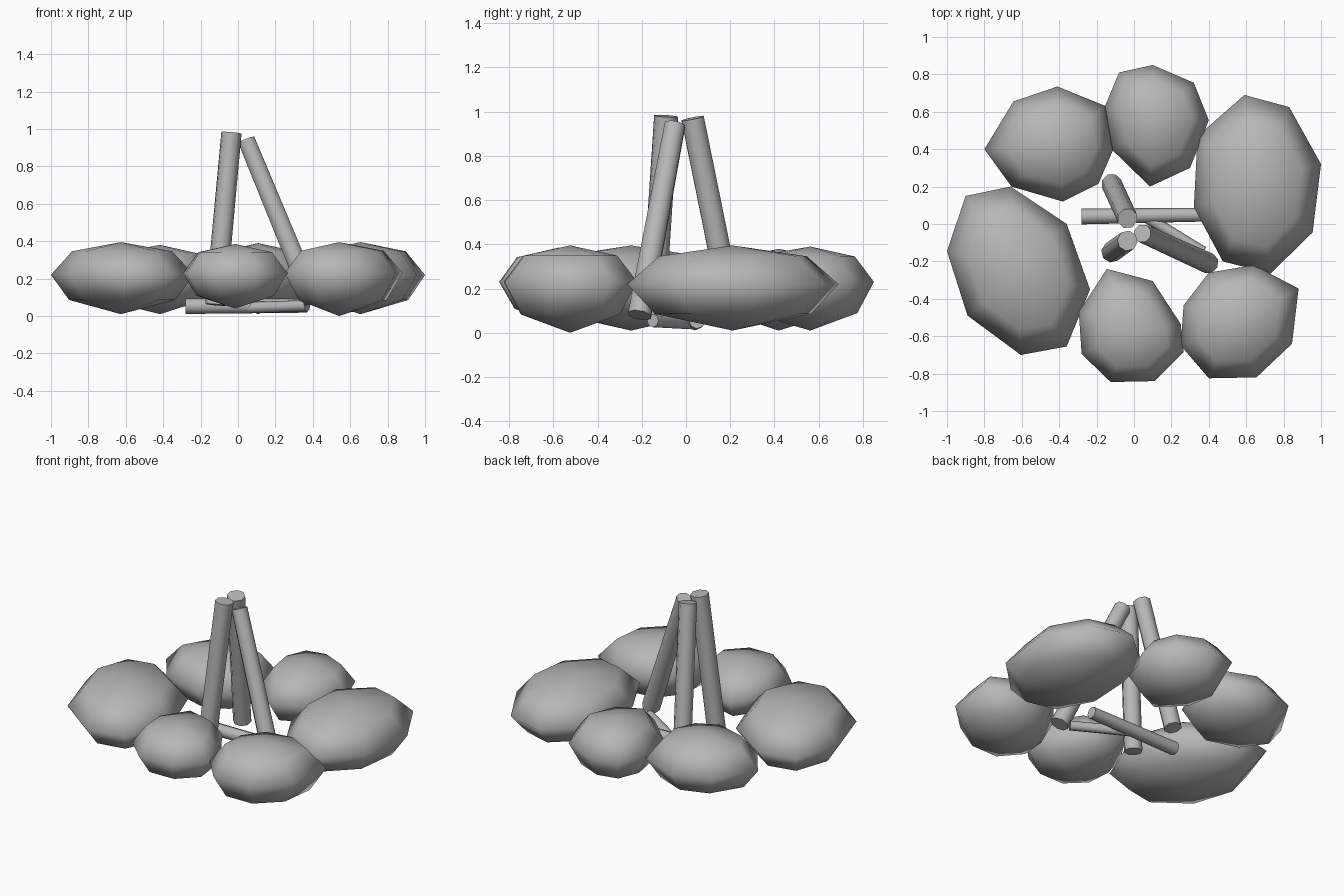
import bpy, bmesh, math
from mathutils import Vector

if "Cube" in bpy.data.objects:
    bpy.data.objects.remove(bpy.data.objects["Cube"])

# dark grey shared by stones and logs
grey = bpy.data.materials.new("dark_grey")
grey.diffuse_color = (0.47, 0.47, 0.47, 1)
grey.use_nodes = True
grey.node_tree.nodes["Principled BSDF"].inputs["Base Color"].default_value = grey.diffuse_color


def finish(name, bm, angle):
    bmesh.ops.recalc_face_normals(bm, faces=bm.faces)
    me = bpy.data.meshes.new(name)
    bm.to_mesh(me)
    bm.free()
    me.materials.append(grey)
    ob = bpy.data.objects.new(name, me)
    bpy.context.collection.objects.link(ob)
    bpy.ops.object.select_all(action='DESELECT')
    ob.select_set(True)
    bpy.context.view_layer.objects.active = ob
    bpy.ops.object.shade_smooth_by_angle(angle=math.radians(angle))
    return ob


# low-poly stone: eight-sided outline, pinched above and below to a pole
def stone(name, outline, z_low, z_mid, z_high):
    bm = bmesh.new()
    c = sum((Vector(p) for p in outline), Vector((0, 0))) / len(outline)
    up, down = z_high - z_mid, z_mid - z_low
    rings = []
    for r, z in ((0.74, z_mid - 0.64 * down), (1, z_mid), (0.70, z_mid + 0.72 * up)):
        rings.append([bm.verts.new((*(c + (Vector(p) - c) * r), z)) for p in outline])
    bottom = bm.verts.new((*c, z_low))
    top = bm.verts.new((*c, z_high))
    n = len(outline)
    for i in range(n):
        j = (i + 1) % n
        bm.faces.new((bottom, rings[0][j], rings[0][i]))
        for a, b in zip(rings, rings[1:]):
            bm.faces.new((a[i], a[j], b[j], b[i]))
        bm.faces.new((top, rings[2][i], rings[2][j]))
    return finish(name, bm, 89)


# log: eight-sided tapered cylinder between two points
def log(name, a, b, ra, rb):
    a, b = Vector(a), Vector(b)
    bm = bmesh.new()
    bmesh.ops.create_cone(bm, cap_ends=True, segments=8, radius1=ra, radius2=rb,
                          depth=(b - a).length)
    rot = (b - a).to_track_quat('Z', 'Y').to_matrix()
    for v in bm.verts:
        v.co = rot @ v.co + (a + b) / 2
    return finish(name, bm, 50)


# ring of stones
stone("stone_back_left", [(-.80, .40), (-.645, .655), (-.41, .735), (-.15, .63),
      (-.11, .40), (-.19, .215), (-.38, .12), (-.655, .20)], .01, .21, .38)
stone("stone_back", [(-.155, .63), (-.08, .81), (.10, .85), (.32, .755),
      (.40, .555), (.30, .30), (.085, .20), (-.115, .395)], .01, .23, .39)
stone("stone_right", [(.34, .47), (.59, .69), (.83, .625), (1.0, .32),
      (.955, -.045), (.73, -.265), (.475, -.20), (.32, .09)], .01, .22, .395)
stone("stone_front_right", [(.88, -.345), (.845, -.64), (.655, -.82), (.40, -.825),
      (.25, -.65), (.265, -.435), (.40, -.26), (.64, -.22)], .0, .23, .395)
stone("stone_front", [(-.145, -.24), (.10, -.305), (.25, -.535), (.265, -.685),
      (.11, -.84), (-.125, -.845), (-.28, -.695), (-.295, -.47)], .04, .23, .385)
stone("stone_left", [(-1.0, -.145), (-.90, .15), (-.66, .20), (-.36, .0),
      (-.235, -.35), (-.36, -.655), (-.605, -.70), (-.89, -.49)], .01, .22, .395)

# leaning logs
log("leaning_log_back", (-.12, .215, .06), (-.035, .03, .97), .055, .055)
log("leaning_log_left", (-.12, -.15, .06), (-.035, -.09, .98), .056, .055)
log("leaning_log_right", (.40, -.21, .08), (.045, -.05, .94), .056, .050)

# logs lying on the ground
log("ground_log_long", (-.28, .04, .053), (.37, .05, .055), .042, .037)
log("ground_log_short", (.37, -.15, .055), (.06, .04, .045), .030, .030)
